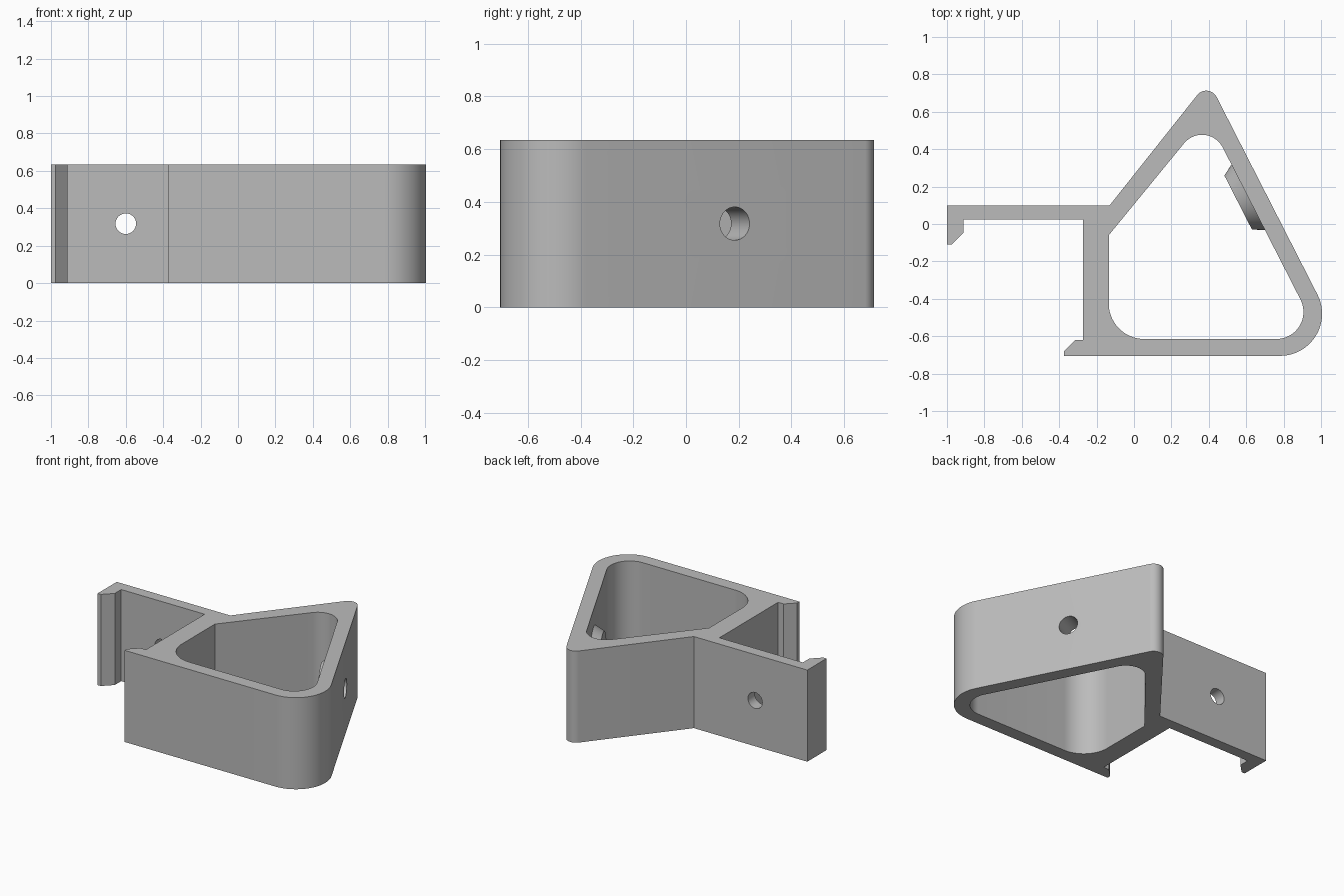
import bpy
import bmesh
from math import pi, tan, sin
from mathutils import Vector

cube = bpy.data.objects.get("Cube")
if cube:
    bpy.data.objects.remove(cube, do_unlink=True)

HEIGHT = 0.635
MID = HEIGHT / 2

grey = bpy.data.materials.new("plain grey")
grey.use_nodes = True
grey.diffuse_color = (0.5, 0.5, 0.5, 1)
grey.node_tree.nodes["Principled BSDF"].inputs["Base Color"].default_value = (0.5, 0.5, 0.5, 1)


def rounded(corners, steps=20):
    """Turn (x, y, radius) corners into an outline with filleted corners."""
    points = []
    for i, (x, y, r) in enumerate(corners):
        here = Vector((x, y))
        if r == 0:
            points.append(here)
            continue
        a = (Vector(corners[i - 1][:2]) - here).normalized()
        b = (Vector(corners[(i + 1) % len(corners)][:2]) - here).normalized()
        half = a.angle(b) / 2
        centre = here + (a + b).normalized() * (r / sin(half))
        start = here + a * (r / tan(half)) - centre
        end = here + b * (r / tan(half)) - centre
        sweep = pi - 2 * half
        for k in range(steps + 1):
            t = k / steps
            points.append(centre + (start * sin((1 - t) * sweep) + end * sin(t * sweep)) / sin(sweep))
    return points


def new_object(name, bm):
    bmesh.ops.recalc_face_normals(bm, faces=bm.faces)
    mesh = bpy.data.meshes.new(name)
    bm.to_mesh(mesh)
    bm.free()
    mesh.materials.append(grey)
    obj = bpy.data.objects.new(name, mesh)
    bpy.context.collection.objects.link(obj)
    return obj


def round_bar(name, start, end, r1, r2):
    """Cylinder or cone between two points."""
    start, end = Vector(start), Vector(end)
    axis = end - start
    bm = bmesh.new()
    bmesh.ops.create_cone(bm, cap_ends=True, segments=64, radius1=r1, radius2=r2, depth=axis.length)
    obj = new_object(name, bm)
    obj.rotation_mode = 'QUATERNION'
    obj.rotation_quaternion = axis.to_track_quat('Z', 'Y')
    obj.location = (start + end) / 2
    return obj


def combine(target, tool, operation):
    tool.hide_render = True
    bpy.context.view_layer.update()
    mod = target.modifiers.new(operation.lower(), 'BOOLEAN')
    mod.operation, mod.object, mod.solver = operation, tool, 'EXACT'
    bpy.context.view_layer.objects.active = target
    bpy.ops.object.modifier_apply(modifier=mod.name)
    bpy.data.objects.remove(tool, do_unlink=True)


# Outer outline: arm with hook, triangular frame, lower lip
outer = rounded([
    (-1, 0.10, 0), (-0.13, 0.10, 0), (0.398, 0.765, 0.062), (1.148, -0.705, 0.225),
    (-0.375, -0.705, 0), (-0.375, -0.68, 0), (-0.315, -0.62, 0), (-0.272, -0.62, 0),
    (-0.272, 0.023, 0), (-0.912, 0.023, 0), (-0.912, -0.047, 0), (-0.975, -0.11, 0), (-1, -0.11, 0)])

# Opening inside the frame
inner = rounded([(-0.135, -0.06, 0), (0.388, 0.578, 0.124), (0.998, -0.615, 0.145), (-0.135, -0.615, 0.19)])

# Extrude the section into the bracket
bm = bmesh.new()
for outline in (outer, inner):
    verts = [bm.verts.new((p.x, p.y, 0)) for p in outline]
    for i, v in enumerate(verts):
        bm.edges.new((verts[i - 1], v))
bmesh.ops.triangle_fill(bm, edges=bm.edges[:], use_beauty=True, normal=(0, 0, 1))
top = bmesh.ops.extrude_face_region(bm, geom=bm.faces[:])
bmesh.ops.translate(bm, verts=[g for g in top["geom"] if isinstance(g, bmesh.types.BMVert)],
                    vec=(0, 0, HEIGHT))
bracket = new_object("clip_bracket", bm)

# Tapered boss on the inside of the slanted wall
normal = Vector((0.891, 0.455, 0))
face = Vector((0.694, 0.185, MID))
combine(bracket, round_bar("boss", face - normal * 0.04, face - normal * 0.154, 0.228, 0.162), 'UNION')

# Screw holes through the slanted wall and the arm
combine(bracket, round_bar("wall_hole", face + normal * 0.1, face - normal * 0.25, 0.063, 0.063), 'DIFFERENCE')
combine(bracket, round_bar("arm_hole", (-0.6, -0.1, MID), (-0.6, 0.2, MID), 0.055, 0.055), 'DIFFERENCE')

bpy.ops.object.select_all(action='DESELECT')
bracket.select_set(True)
bpy.context.view_layer.objects.active = bracket
bpy.ops.object.shade_smooth_by_angle(angle=pi / 8)
